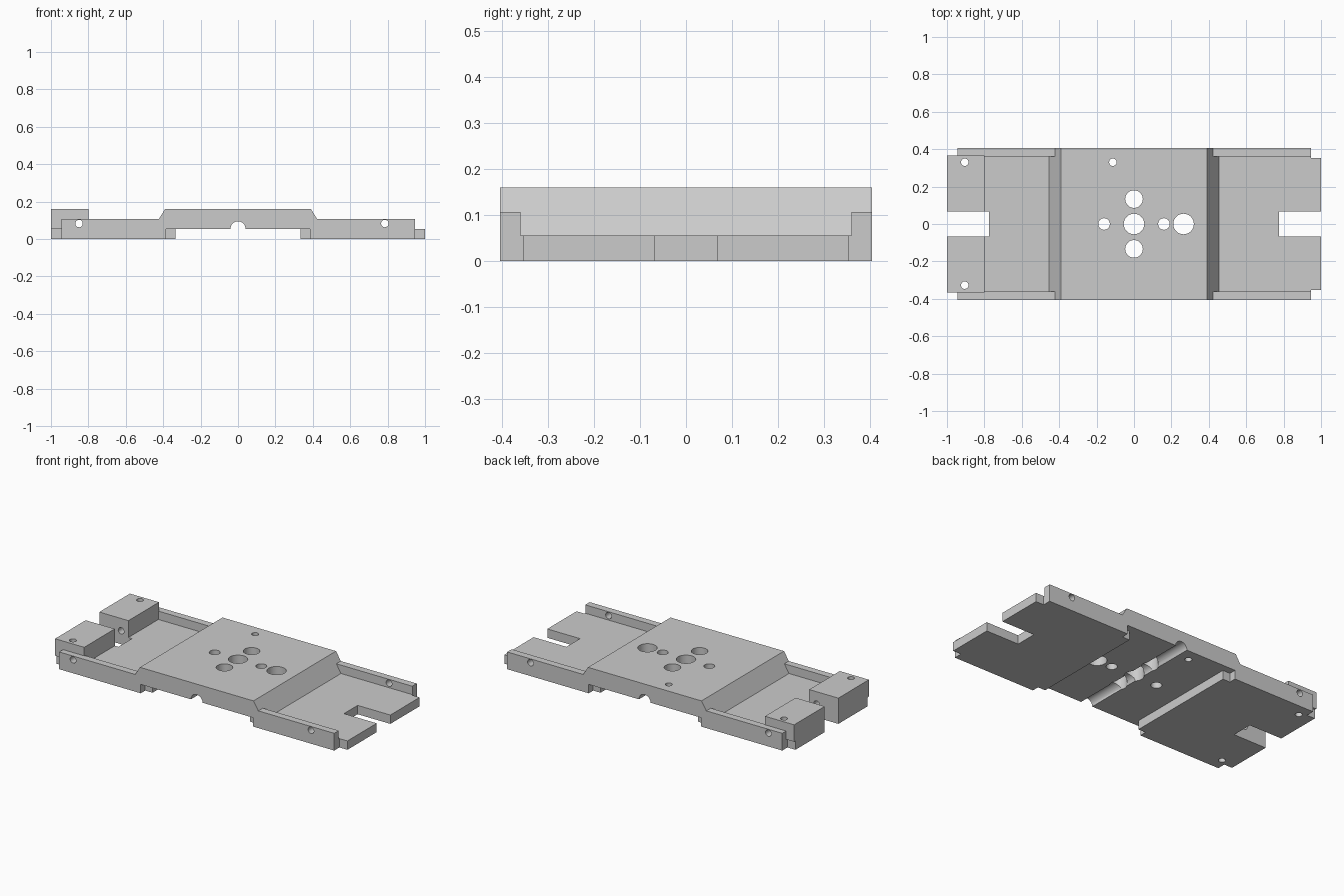
import bpy
import bmesh
import math
from mathutils import Matrix, Vector

if "Cube" in bpy.data.objects:
    bpy.data.objects.remove(bpy.data.objects["Cube"], do_unlink=True)

grey = bpy.data.materials.new("plain grey")
grey.use_nodes = True
grey.diffuse_color = (0.6, 0.6, 0.6, 1)
grey.node_tree.nodes["Principled BSDF"].inputs["Base Color"].default_value = (0.6, 0.6, 0.6, 1)

# Main dimensions
LENGTH, WIDTH = 1.0, 0.405            # half sizes
TOP, RAIL, FLOOR = 0.16, 0.107, 0.055  # heights
INNER = 0.361                         # inside face of the rails
RAIL_END, BLOCK_IN = 0.945, 0.8
OUT = 1.2                             # overshoot for cutters


def link(bm, name):
    bmesh.ops.recalc_face_normals(bm, faces=bm.faces)
    mesh = bpy.data.meshes.new(name)
    bm.to_mesh(mesh)
    bm.free()
    obj = bpy.data.objects.new(name, mesh)
    bpy.context.collection.objects.link(obj)
    mesh.materials.append(grey)
    return obj


def prism(name, points, low, high, axis="Z"):
    """Extrude an xy outline along z, or an xz outline along y."""
    bm = bmesh.new()
    place = (lambda a, b, t: (a, b, t)) if axis == "Z" else (lambda a, b, t: (a, t, b))
    face = bm.faces.new([bm.verts.new(place(a, b, low)) for a, b in points])
    grown = bmesh.ops.extrude_face_region(bm, geom=[face])["geom"]
    shift = Vector(place(0, 0, high - low))
    bmesh.ops.translate(bm, verts=[v for v in grown if isinstance(v, bmesh.types.BMVert)], vec=shift)
    return link(bm, name)


def box(name, x0, x1, y0, y1, z0, z1):
    return prism(name, [(x0, y0), (x1, y0), (x1, y1), (x0, y1)], z0, z1)


def rod(name, x, other, radius, axis="Z"):
    bm = bmesh.new()
    if axis == "Z":
        matrix = Matrix.Translation((x, other, 0.1))
    else:
        matrix = Matrix.Translation((x, 0, other)) @ Matrix.Rotation(math.pi / 2, 4, "X")
    bmesh.ops.create_cone(bm, cap_ends=True, segments=32, radius1=radius, radius2=radius,
                          depth=1.2, matrix=matrix)
    return link(bm, name)


base = box("base_plate", -LENGTH, LENGTH, -WIDTH, WIDTH, 0, TOP)


def cut(cutter):
    mod = base.modifiers.new("cut", "BOOLEAN")
    mod.operation = "DIFFERENCE"
    mod.solver = "EXACT"
    mod.object = cutter
    bpy.context.view_layer.objects.active = base
    bpy.ops.object.modifier_apply(modifier=mod.name)
    mesh = cutter.data
    bpy.data.objects.remove(cutter, do_unlink=True)
    bpy.data.meshes.remove(mesh)


for side in (-1, 1):
    end = OUT if side > 0 else BLOCK_IN
    # Space above the rails, with the sloped side of the raised deck
    above = [(0.39, TOP), (0.423, RAIL), (end, RAIL), (end, 0.3), (0.39, 0.3)]
    cut(prism("above_rails", [(side * x, z) for x, z in above], -OUT, OUT, "Y"))
    # Sunken tray between the rails
    tray = [(0.423, RAIL), (0.455, FLOOR), (end, FLOOR), (end, 0.3), (0.423, 0.3)]
    cut(prism("tray", [(side * x, z) for x, z in tray], -INNER, INNER, "Y"))
    # Slot in each end
    xs = sorted((side * 0.775, side * OUT))
    cut(box("end_slot", *xs, -0.067, 0.067, -0.1, 0.3))

for side in (-1, 1):
    def strip(name, x0, x1, y, z0, z1):
        cut(box(name, x0, x1, *sorted((side * y, side * OUT)), z0, z1))
    # Outer corners, then the rail height beside the raised blocks
    strip("right_corner", RAIL_END, OUT, 0.354, -0.1, 0.3)
    strip("left_corner", -OUT, -RAIL_END, 0.354, -0.1, FLOOR)
    strip("left_block_corner", -OUT, -RAIL_END, 0.367, 0.03, 0.3)
    strip("block_side", -OUT, -0.7, 0.367, RAIL, 0.3)

# Underside channel, wider beneath the rails
quarter = [(0.335, INNER), (0.385, INNER), (0.385, OUT)]
half = [(x, -y) for x, y in reversed(quarter)] + quarter
cut(prism("channel", half + [(-x, -y) for x, y in half], -0.1, FLOOR))
cut(rod("cable_groove", 0, FLOOR, 0.04, "Y"))

# Upright holes
for x, y, r in [(0, 0, 0.055), (0, 0.133, 0.047), (0, -0.133, 0.047), (0.265, 0, 0.055),
                (-0.16, 0, 0.031), (0.16, 0, 0.031), (-0.113, 0.33, 0.02),
                (-0.905, 0.33, 0.02), (-0.905, -0.327, 0.02)]:
    cut(rod("hole", x, y, r))

# Cross holes through the rails and blocks
for x in (-0.85, 0.785):
    cut(rod("cross_hole", x, 0.083, 0.02, "Y"))

base.select_set(True)
bpy.context.view_layer.objects.active = base
bpy.ops.object.shade_smooth_by_angle(angle=math.radians(30))
